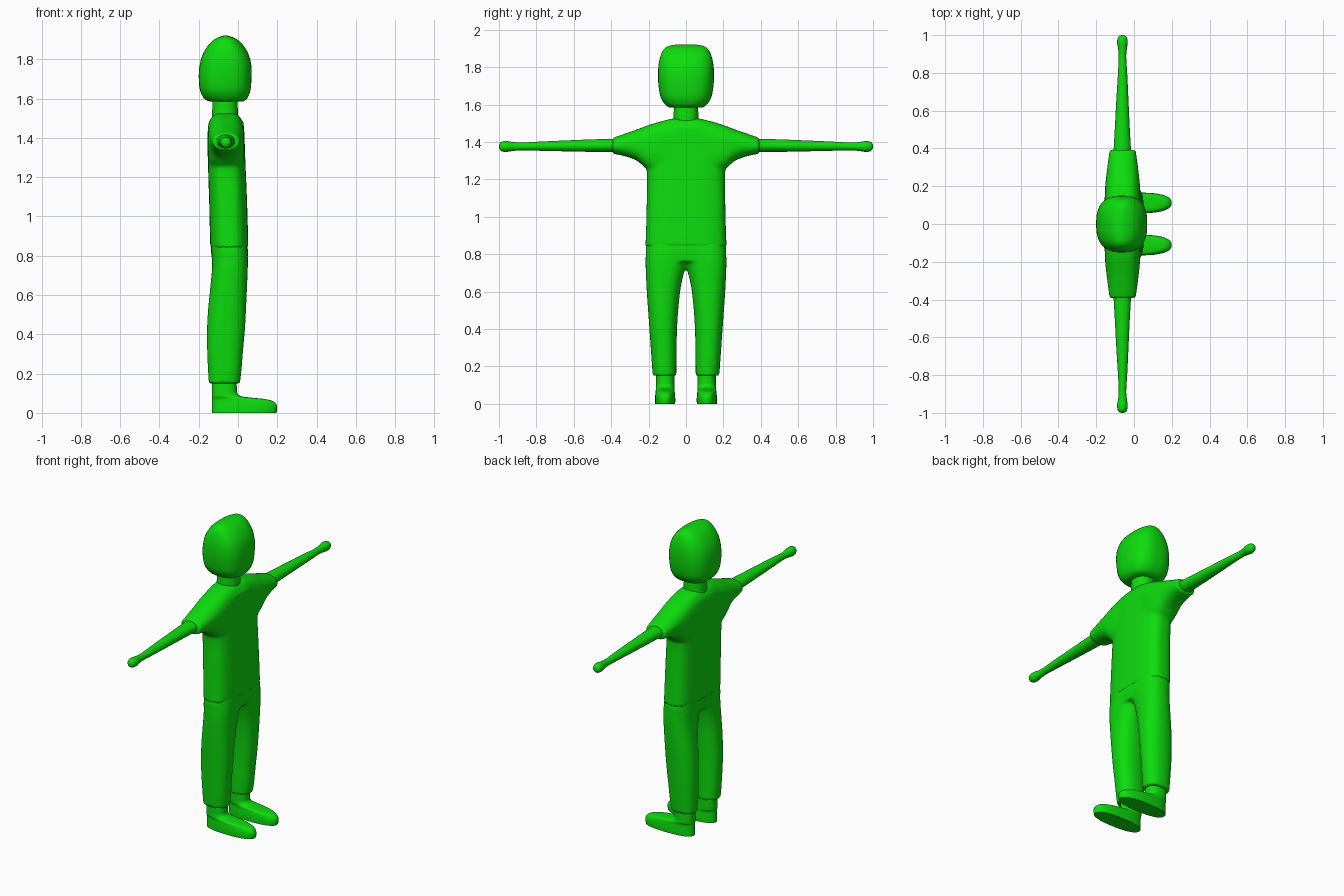
import bpy, bmesh, math
from mathutils import Vector

green = bpy.data.materials.new("bright green")
green.diffuse_color = (0.004, 0.72, 0.004, 1)


def smooth_sections(sections, steps=5):
    """Catmull-Rom interpolation through the cross-sections."""
    out, last = [], len(sections) - 1
    for i in range(last):
        a, b, c, d = (Vector(sections[min(max(k, 0), last)])
                      for k in (i - 1, i, i + 1, i + 2))
        for s in range(steps):
            t = s / steps
            out.append(b + 0.5 * t * (c - a + t * (2 * a - 5 * b + 4 * c - d
                                                   + t * (3 * (b - c) + d - a))))
    return out + [Vector(sections[-1])]


def loft(bm, axis, sections, sides=40):
    """Sections are (position, x min, x max, other min, other max, squareness)."""
    rings = []
    for p, x0, x1, v0, v1, n in smooth_sections(sections):
        ring = []
        for k in range(sides):
            a = 2 * math.pi * (k + 0.5) / sides
            c, s = math.cos(a), math.sin(a)
            x = (x0 + x1) / 2 + (x1 - x0) / 2 * math.copysign(abs(c) ** (2 / n), c)
            v = (v0 + v1) / 2 + (v1 - v0) / 2 * math.copysign(abs(s) ** (2 / n), s)
            ring.append(bm.verts.new((x, v, p) if axis == "z" else (x, p, v)))
        rings.append(ring)
    for r, q in zip(rings, rings[1:]):
        for k in range(sides):
            j = (k + 1) % sides
            bm.faces.new((r[k], r[j], q[j], q[k]))
    bm.faces.new(rings[0])
    bm.faces.new(rings[-1])


def part(name, lofts, mirror=False, fuse=False):
    bm = bmesh.new()
    for axis, sections in lofts:
        loft(bm, axis, sections)
    bmesh.ops.recalc_face_normals(bm, faces=bm.faces)
    me = bpy.data.meshes.new(name)
    bm.to_mesh(me)
    bm.free()
    me.materials.append(green)
    ob = bpy.data.objects.new(name, me)
    bpy.context.collection.objects.link(ob)
    bpy.ops.object.select_all(action="DESELECT")
    ob.select_set(True)
    bpy.context.view_layer.objects.active = ob
    bpy.ops.object.shade_smooth_by_angle(angle=math.radians(40))
    if mirror:
        m = ob.modifiers.new("Mirror", "MIRROR")
        m.use_axis = (False, True, False)
        m.use_mirror_merge = False
    if fuse:  # blend the overlapping volumes into one skin
        r = ob.modifiers.new("Remesh", "REMESH")
        r.mode = "VOXEL"
        r.voxel_size = 0.009
        r.use_smooth_shade = True
        s = ob.modifiers.new("Smooth", "SMOOTH")
        s.factor, s.iterations = 0.5, 5
    return ob


# Head and neck
part("head", [("z", [
    (1.585, -0.145, 0.025, -0.09, 0.09, 2.6),
    (1.60, -0.172, 0.046, -0.112, 0.112, 2.6),
    (1.64, -0.193, 0.063, -0.136, 0.136, 2.6),
    (1.70, -0.200, 0.069, -0.147, 0.147, 2.6),
    (1.76, -0.197, 0.069, -0.150, 0.150, 2.6),
    (1.82, -0.182, 0.056, -0.146, 0.146, 2.6),
    (1.87, -0.153, 0.028, -0.133, 0.133, 2.5),
    (1.90, -0.122, -0.003, -0.115, 0.115, 2.4),
    (1.915, -0.092, -0.033, -0.088, 0.088, 2.3),
    (1.921, -0.070, -0.055, -0.05, 0.05, 2.2)])])
part("neck", [("z", [
    (1.49, -0.134, 0.002, -0.069, 0.069, 2.2),
    (1.55, -0.131, -0.001, -0.066, 0.066, 2.2),
    (1.61, -0.129, -0.003, -0.065, 0.065, 2.2)])])

# Shirt: trunk plus a shoulder loft running from sleeve to sleeve
shoulder = [
    (0.0, -0.155, 0.032, 1.20, 1.526, 3.6),
    (0.07, -0.155, 0.032, 1.20, 1.525, 3.4),
    (0.15, -0.154, 0.033, 1.22, 1.506, 3.0),
    (0.21, -0.152, 0.031, 1.255, 1.487, 2.7),
    (0.26, -0.146, 0.026, 1.298, 1.468, 2.4),
    (0.32, -0.139, 0.019, 1.322, 1.447, 2.2),
    (0.392, -0.130, 0.009, 1.337, 1.422, 2.1)]
shoulder = [(-s[0],) + s[1:] for s in shoulder[:0:-1]] + shoulder
part("shirt", [("y", shoulder), ("z", [
    (0.838, -0.141, 0.052, -0.217, 0.217, 3.0),
    (0.95, -0.144, 0.050, -0.213, 0.213, 3.0),
    (1.08, -0.147, 0.046, -0.210, 0.210, 3.0),
    (1.20, -0.151, 0.041, -0.208, 0.208, 3.0),
    (1.32, -0.154, 0.036, -0.212, 0.212, 3.0),
    (1.42, -0.155, 0.033, -0.200, 0.200, 3.0),
    (1.48, -0.150, 0.028, -0.160, 0.160, 3.0)])], fuse=True)

# Bare arms ending in rounded fists
part("arm", [("y", [
    (0.36, -0.110, -0.014, 1.346, 1.418, 2),
    (0.50, -0.102, -0.022, 1.347, 1.414, 2),
    (0.65, -0.094, -0.029, 1.350, 1.408, 2),
    (0.78, -0.086, -0.035, 1.353, 1.402, 2),
    (0.88, -0.081, -0.041, 1.355, 1.397, 2),
    (0.925, -0.084, -0.038, 1.352, 1.400, 2),
    (0.96, -0.090, -0.033, 1.347, 1.405, 2),
    (0.985, -0.086, -0.037, 1.350, 1.402, 2),
    (0.996, -0.077, -0.046, 1.360, 1.392, 2),
    (1.0, -0.066, -0.058, 1.372, 1.380, 2)])], mirror=True)

# Trousers: one leg mirrored, hips bridging the two
part("trousers", [("z", [
    (0.150, -0.149, 0.010, 0.052, 0.178, 2.3),
    (0.22, -0.153, 0.018, 0.051, 0.183, 2.3),
    (0.32, -0.157, 0.026, 0.050, 0.190, 2.3),
    (0.42, -0.158, 0.035, 0.047, 0.197, 2.3),
    (0.53, -0.152, 0.041, 0.039, 0.205, 2.3),
    (0.64, -0.141, 0.046, 0.025, 0.212, 2.3),
    (0.74, -0.132, 0.050, -0.002, 0.216, 2.4),
    (0.80, -0.134, 0.050, -0.03, 0.215, 2.5),
    (0.87, -0.136, 0.046, -0.05, 0.209, 2.6)]), ("z", [
    (0.76, -0.129, 0.047, -0.20, 0.20, 3.0),
    (0.80, -0.135, 0.050, -0.215, 0.215, 3.0),
    (0.835, -0.138, 0.050, -0.214, 0.214, 3.0),
    (0.87, -0.136, 0.046, -0.209, 0.209, 3.0)])], mirror=True, fuse=True)

# Feet with ankles
part("foot", [("z", [
    (0.0, -0.133, 0.196, 0.058, 0.165, 2.4),
    (0.02, -0.133, 0.200, 0.057, 0.166, 2.4),
    (0.042, -0.133, 0.197, 0.058, 0.165, 2.4),
    (0.060, -0.133, 0.178, 0.060, 0.163, 2.4),
    (0.070, -0.133, 0.140, 0.061, 0.162, 2.4),
    (0.077, -0.133, 0.075, 0.062, 0.161, 2.4),
    (0.084, -0.133, 0.020, 0.062, 0.161, 2.4),
    (0.100, -0.133, -0.003, 0.062, 0.160, 2.4),
    (0.125, -0.133, -0.006, 0.062, 0.160, 2.4),
    (0.175, -0.133, -0.006, 0.062, 0.160, 2.4)])], mirror=True)
